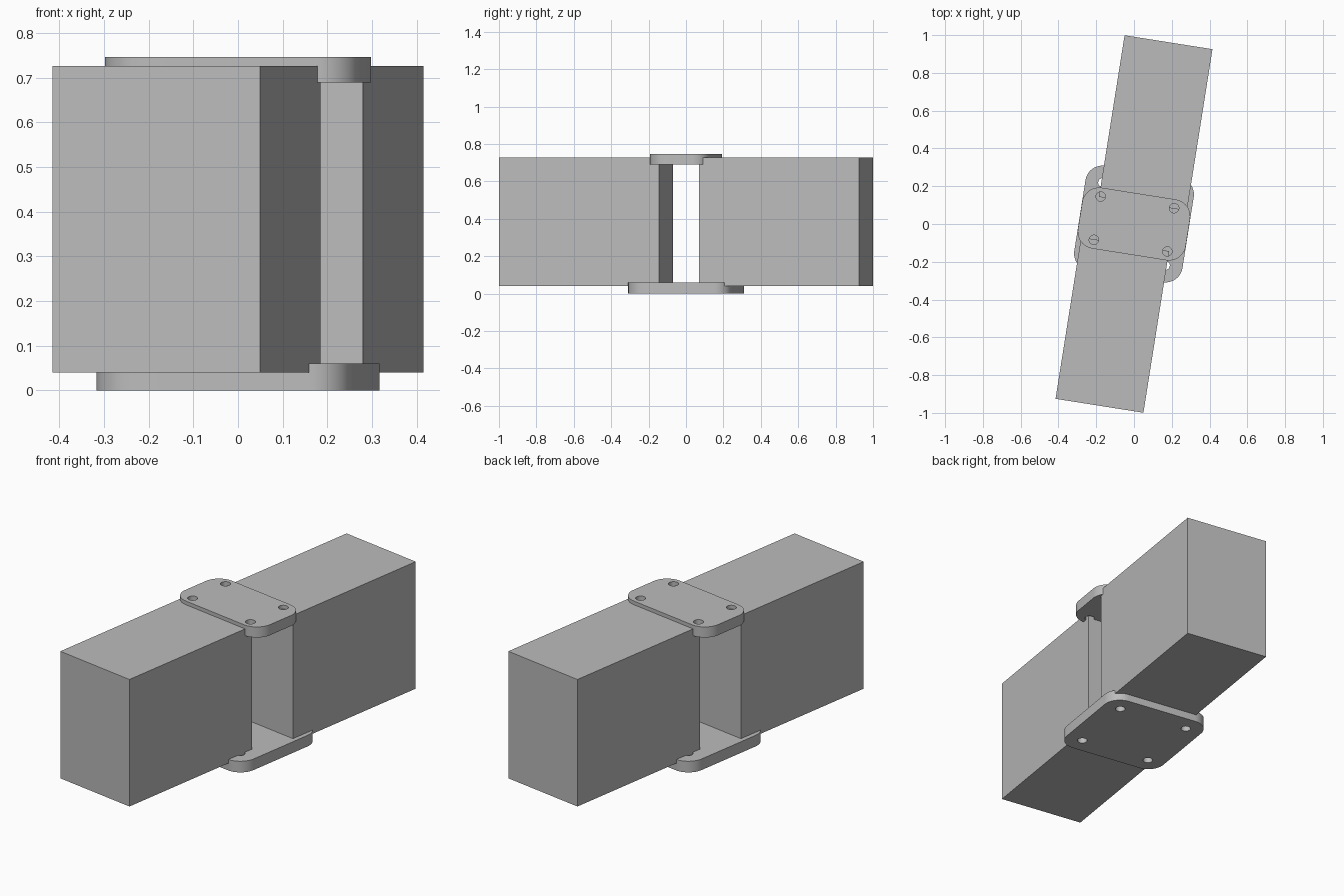
import bpy
import bmesh
from math import cos, sin, pi, radians
from mathutils import Matrix

cube = bpy.data.objects.get("Cube")
if cube:
    bpy.data.objects.remove(cube, do_unlink=True)

grey = bpy.data.materials.new("plain grey")
grey.use_nodes = True
colour = (0.5, 0.5, 0.5, 1)
grey.diffuse_color = colour
grey.node_tree.nodes["Principled BSDF"].inputs["Base Color"].default_value = colour

TURN = Matrix.Rotation(radians(-9.0), 4, 'Z')  # whole assembly is turned in plan


def finish(name, bm):
    bmesh.ops.recalc_face_normals(bm, faces=bm.faces)
    bm.transform(TURN)
    mesh = bpy.data.meshes.new(name)
    bm.to_mesh(mesh)
    bm.free()
    mesh.materials.append(grey)
    obj = bpy.data.objects.new(name, mesh)
    bpy.context.collection.objects.link(obj)
    return obj


def beam(name, side):
    """Square-ended beam; side is +1 at the back, -1 at the front."""
    bm = bmesh.new()
    bmesh.ops.create_cube(bm, size=1)
    bmesh.ops.scale(bm, vec=(0.471, 0.866, 0.687), verts=bm.verts)
    bmesh.ops.translate(bm, vec=(side * 0.03, side * 0.546, 0.3835), verts=bm.verts)
    finish(name, bm)


def arc(cx, cy, r, start, sweep, n):
    return [(cx + r * cos(start + sweep * i / n), cy + r * sin(start + sweep * i / n))
            for i in range(n + 1)]


def plate(name, ax, ay, r, holes, z0, z1):
    """Rounded plate with four through holes; ax, ay locate the corner arc centres."""
    corners = [(1, 1), (-1, 1), (-1, -1), (1, -1)]
    outline = []
    for k, (sx, sy) in enumerate(corners):
        outline += arc(sx * ax, sy * ay, r, k * pi / 2, pi / 2, 12)
    loops = [outline]
    for sx, sy in corners:
        loops.append(arc(sx * holes[0], sy * holes[1], 0.025, 0, 2 * pi, 24)[:-1])
    bm = bmesh.new()
    for loop in loops:
        vs = [bm.verts.new((x, y, z0)) for x, y in loop]
        for a, b in zip(vs, vs[1:] + vs[:1]):
            bm.edges.new((a, b))
    bmesh.ops.triangle_fill(bm, edges=bm.edges[:], use_beauty=True, normal=(0, 0, 1))
    out = bmesh.ops.extrude_face_region(bm, geom=bm.faces[:], use_keep_orig=True)
    top = [g for g in out["geom"] if isinstance(g, bmesh.types.BMVert)]
    bmesh.ops.translate(bm, vec=(0, 0, z1 - z0), verts=top)
    obj = finish(name, bm)
    bpy.ops.object.select_all(action='DESELECT')
    obj.select_set(True)
    bpy.context.view_layer.objects.active = obj
    bpy.ops.object.shade_smooth_by_angle(angle=radians(30))


# Two beams set end to end with a gap, slightly offset sideways
beam("back_beam", 1)
beam("front_beam", -1)

# Bolted joining plates that clasp the beam ends
plate("top_plate", 0.199, 0.073, 0.09, (0.197, 0.116), 0.69, 0.747)
plate("bottom_plate", 0.2, 0.19, 0.09, (0.197, 0.19), 0.0, 0.06)
